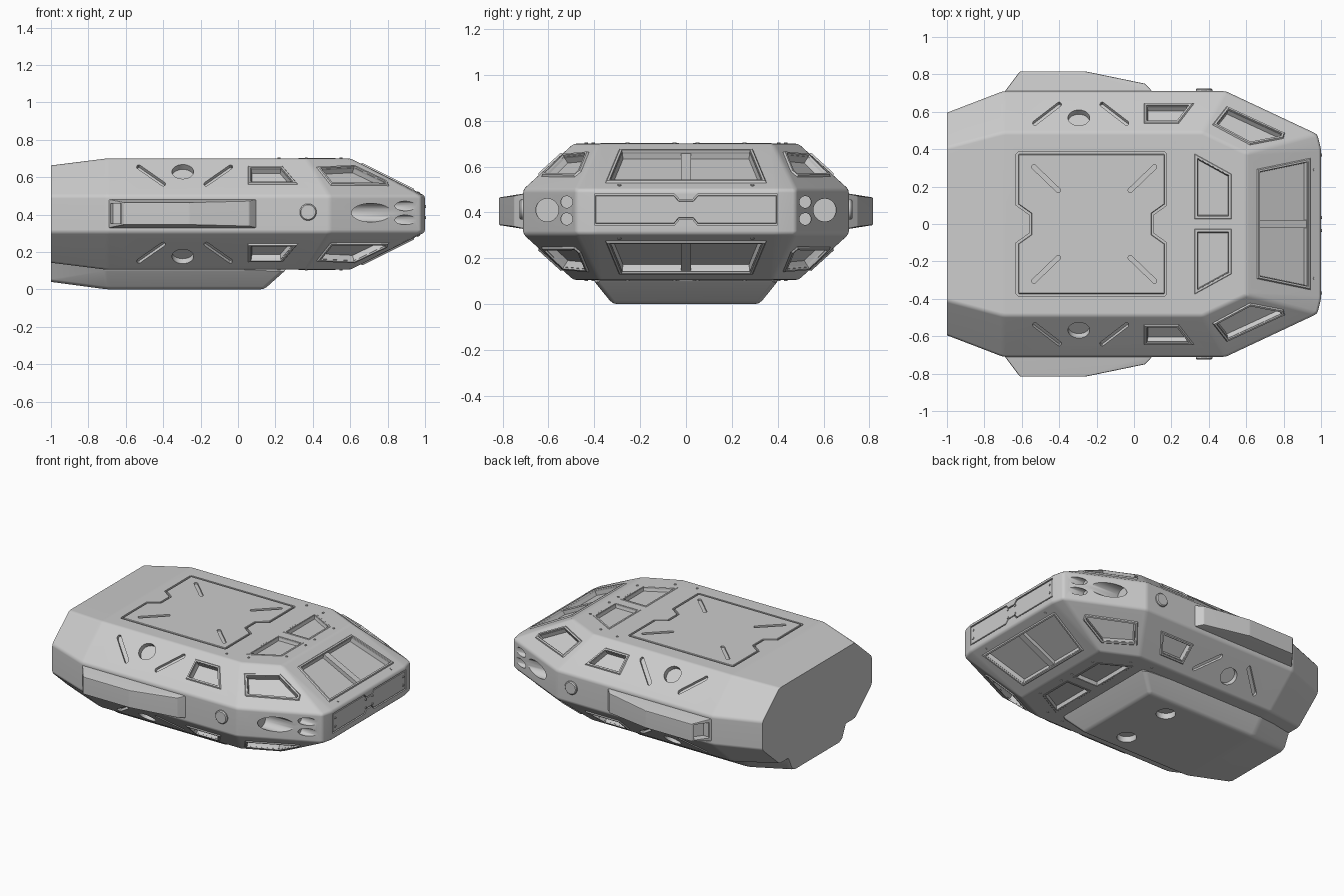
import bpy, bmesh
from math import sin, cos, pi, radians, atan2
from mathutils import Vector as V

if "Cube" in bpy.data.objects:
    bpy.data.objects.remove(bpy.data.objects["Cube"])

ZC = 0.4025                      # mirror height of the hull
C = V((0, 0, ZC))
TOP = (V((0, 0, .70)), V((1, 0, .70)), V((0, 1, .70)))
SLOPE = (V((0, .49, .70)), V((1, .49, .70)), V((0, .71, .50)))
CORNER = (V((.365, .49, .70)), V((.49, .71, .50)), V((.98, .48, .50)))
NOSE = (V((.6, 0, .70)), V((1, 0, .50)), V((.6, 1, .70)))


def lift(plane, pts, sy=1, sz=1):
    """Project (x, y) points onto a hull plane, then mirror."""
    a, b, c = plane
    n = (b - a).cross(c - a)
    out = []
    for x, y in pts:
        z = a.z - (n.x * (x - a.x) + n.y * (y - a.y)) / n.z
        out.append(V((x, y * sy, ZC + (z - ZC) * sz)))
    return out


def orient(pts):
    n = V((0, 0, 0))
    for i, p in enumerate(pts):
        n += (pts[i - 1] - pts[0]).cross(p - pts[0])
    n.normalize()
    if n.dot(sum(pts, V((0, 0, 0))) / len(pts) - C) < 0:
        return pts[::-1], -n
    return pts, n


def inset(pts, d):
    pts, n = orient(pts)
    out = []
    for i, p in enumerate(pts):
        e1 = (p - pts[i - 1]).normalized()
        e2 = (pts[(i + 1) % len(pts)] - p).normalized()
        out.append(p + (e2 - e1) * d / e1.cross(e2).dot(n))
    return out


def loft(bm, pts, steps, caps=True):
    """Stack inset copies of an outline: steps are (inset, height)."""
    pts, n = orient(pts)
    loops = [[bm.verts.new(p + n * h) for p in (inset(pts, d) if d else pts)] for d, h in steps]
    k = len(pts)
    for a, b in zip(loops, loops[1:]):
        for i in range(k):
            j = (i + 1) % k
            bm.faces.new((a[i], a[j], b[j], b[i]))
    if caps:
        bm.faces.new(loops[0][::-1])
        bm.faces.new(loops[-1])


def prism(bm, pts, top, bottom):
    loft(bm, pts, [(0, bottom), (0, top)])


def disc(center, axis, r, k=28):
    u = axis.orthogonal().normalized()
    v = axis.cross(u).normalized()
    return [center + u * r * cos(2 * pi * i / k) + v * r * sin(2 * pi * i / k) for i in range(k)]


def slot(a, b, r):
    """Round-ended slot outline in 2D."""
    t = atan2(b[1] - a[1], b[0] - a[0])
    return [(c[0] + r * cos(t + s + i * pi / 6), c[1] + r * sin(t + s + i * pi / 6))
            for c, s in ((a, pi / 2), (b, -pi / 2)) for i in range(7)]


def make(name, bm, smooth=True):
    bmesh.ops.recalc_face_normals(bm, faces=bm.faces[:])
    me = bpy.data.meshes.new(name)
    bm.to_mesh(me)
    bm.free()
    ob = bpy.data.objects.new(name, me)
    bpy.context.collection.objects.link(ob)
    if smooth:
        finish(ob)
    return ob


def finish(ob):
    ob.data.polygons.foreach_set("use_smooth", [True] * len(ob.data.polygons))
    ob.data.set_sharp_from_angle(angle=radians(32))
    ob.modifiers.new("normals", 'WEIGHTED_NORMAL').keep_sharp = True


def solid(points, bevel, mirror=True):
    """Convex body with softened edges; the flat tail edge stays sharp."""
    bm = bmesh.new()
    for x, y, z in points:
        for s in ((1, -1) if mirror else (1,)):
            bm.verts.new((x, y * s, z))
    bmesh.ops.convex_hull(bm, input=bm.verts[:])
    bmesh.ops.dissolve_limit(bm, angle_limit=.04, verts=bm.verts[:], edges=bm.edges[:])
    edges = [e for e in bm.edges if len(e.link_faces) == 2 and e.calc_face_angle() > .1
             and not all(v.co.x < -.99 for v in e.verts)]
    bmesh.ops.bevel(bm, geom=edges, offset=bevel, offset_type='OFFSET', segments=2,
                    profile=.5, affect='EDGES', clamp_overlap=True)
    return bm


def carve(ob, cutter_bm):
    cutter = make("cutter", cutter_bm, False)
    cutter.hide_render = True
    m = ob.modifiers.new("cut", 'BOOLEAN')
    m.operation, m.solver, m.object = 'DIFFERENCE', 'EXACT', cutter
    bpy.context.view_layer.update()
    me = bpy.data.meshes.new_from_object(ob.evaluated_get(bpy.context.evaluated_depsgraph_get()))
    ob.modifiers.clear()
    ob.data = me
    bpy.data.objects.remove(cutter)
    finish(ob)


cut, frames, bolts, bars = (bmesh.new() for _ in range(4))


def window(pts, rim=.008, depth=.032):
    loft(frames, pts, [(0, -.004), (.008, rim), (.018, rim), (.025, -depth)], caps=False)
    prism(cut, inset(pts, .021), .03, -depth)


def bolt(p, n):
    prism(bolts, disc(p, n, .008, 10), .004, -.004)


# Features repeated on upper/lower and left/right
for sz in (1, -1):
    window(lift(NOSE, [(.655, .295), (.945, .355), (.945, -.355), (.655, -.295)], 1, sz))
    prism(bars, lift(NOSE, [(.67, .022), (.93, .022), (.93, -.022), (.67, -.022)], 1, sz), -.006, -.04)
    for sy in (1, -1):
        window(lift(CORNER, [(.415, .53), (.495, .632), (.81, .487), (.80, .455), (.62, .42)], sy, sz))
        window(lift(SLOPE, [(.05, .535), (.05, .645), (.325, .645), (.24, .535)], sy, sz))
        window(lift(TOP, [(.318, .022), (.318, .385), (.527, .27), (.527, .022)], sy, sz), .002, .025)
        for a, b in (((-.53, .54), (-.40, .64)), ((-.04, .54), (-.17, .64))):
            prism(cut, lift(SLOPE, slot(a, b, .012), sy, sz), .03, -.02)
        ring = [(-.295 + .058 * cos(i * pi / 14), .568 + .042 * sin(i * pi / 14)) for i in range(28)]
        prism(cut, lift(SLOPE, ring, sy, sz), .03, -.035)
        for plane, xy in ((TOP, (.22, .435)), (TOP, (.365, .405)), (TOP, (.55, .255)),
                          (TOP, (.55, .05)), (NOSE, (.965, .29))):
            p = lift(plane, [xy], sy, sz)[0]
            n = V((0, 0, sz)) if plane is TOP else V((.447, 0, .894 * sz))
            bolt(p, n)

# Headlight tubes cut along x, and round side buttons
buttons = bmesh.new()
X = V((1, 0, 0))
for sy in (1, -1):
    prism(cut, disc(V((1, sy * .605, .41)), X, .05), .02, -.40)
    for dz in (-.037, .037):
        prism(cut, disc(V((1, sy * .52, ZC + .006 + dz)), X, .026, 20), .02, -.17)
    loft(buttons, disc(V((.375, sy * .71, .413)), V((0, 1, 0)), .045),
         [(0, -.02), (0, .009), (.006, .015)])

# Front plate: two halves joined by a narrow waist
half = [(.4, .345), (.4, .48), (.05, .48), (.028, .455)]
plate = [V((1, y, z)) for y, z in half] + [V((1, -y, z)) for y, z in half[::-1]]
waist = [V((1, -y, .825 - z)) for y, z in half[2:][::-1]]
plate = [V((1, y, z)) for y, z in ((.4, .345), (.4, .48), (.05, .48), (.028, .455), (-.028, .455),
         (-.05, .48), (-.4, .48), (-.4, .345), (-.05, .345), (-.028, .37), (.028, .37), (.05, .345))]
prism(cut, plate, .03, -.012)
bm = bmesh.new()
loft(bm, plate, [(.006, -.014), (.006, -.003), (.008, -.001)])
make("front_plate", bm)
for y in (-.37, -.035, .035, .37):
    for z in (.385, .442):
        bolt(V((1, y, z)), X)

# Roof hatch with notched sides and corner slots
hatch = [(.165, .385), (-.62, .385), (-.63, .375), (-.63, .10), (-.56, .05), (-.56, -.05), (-.63, -.10),
         (-.63, -.375), (-.62, -.385), (.165, -.385), (.175, -.375), (.175, -.10), (.105, -.05),
         (.105, .05), (.175, .10), (.175, .375)]
hatch = lift(TOP, hatch)
prism(cut, hatch, .03, -.014)
bm = bmesh.new()
loft(bm, hatch, [(.012, -.016), (.012, -.002), (.015, .001)])
lid = make("roof_hatch", bm, False)
bm = bmesh.new()
for sy in (1, -1):
    for a, b in (((-.535, .305), (-.405, .18)), ((.11, .305), (-.02, .18))):
        prism(bm, lift(TOP, slot(a, b, .012), sy), .03, -.010)
carve(lid, bm)

# Main hull
hull_points = []
for s in (1, -1):
    hull_points += [(x, y, ZC + s * z) for x, y, z in (
        (-1, .41, .26), (-1, .595, .0975), (-.7, .49, .2975), (-.7, .71, .0975), (.365, .49, .2975),
        (.49, .71, .0975), (.6, .38, .2975), (.98, .48, .0975), (1, .40, .0975))]
hull = make("hull", solid(hull_points, .014), False)
carve(hull, cut)
make("window_frames", frames)
make("window_bars", bars)
make("bolts", bolts)
make("side_buttons", buttons)

# Belly keel with two round ports
keel = make("keel", solid([(-1, .34, .148), (-1, .26, .04), (-.7, .41, .112), (-.7, .32, 0),
                           (.14, .32, 0), (.265, .41, .112)], .02), False)
bm = bmesh.new()
for y in (.19, -.19):
    prism(bm, disc(V((-.1, y, 0)), V((0, 0, 1)), .062), .03, -.04)
carve(keel, bm)

# Side pods with a rear-facing scoop
for sy, side in ((1, "left"), (-1, "right")):
    pts = []
    for s in (1, -1):
        pts += [(x, sy * y, .405 + s * h) for x, y, h in (
            (-.705, .69, .08), (.115, .69, .08), (-.61, .816, .06), (-.26, .816, .06), (.06, .75, .068))]
    pod = make(side + "_pod", solid(pts, .006, False), False)
    bm = bmesh.new()
    prism(bm, [V((x, sy * y, z)) for x, y, z in ((-.683, .722, .352), (-.622, .80, .352),
                                                 (-.622, .80, .458), (-.683, .722, .458))], .03, -.05)
    carve(pod, bm)
